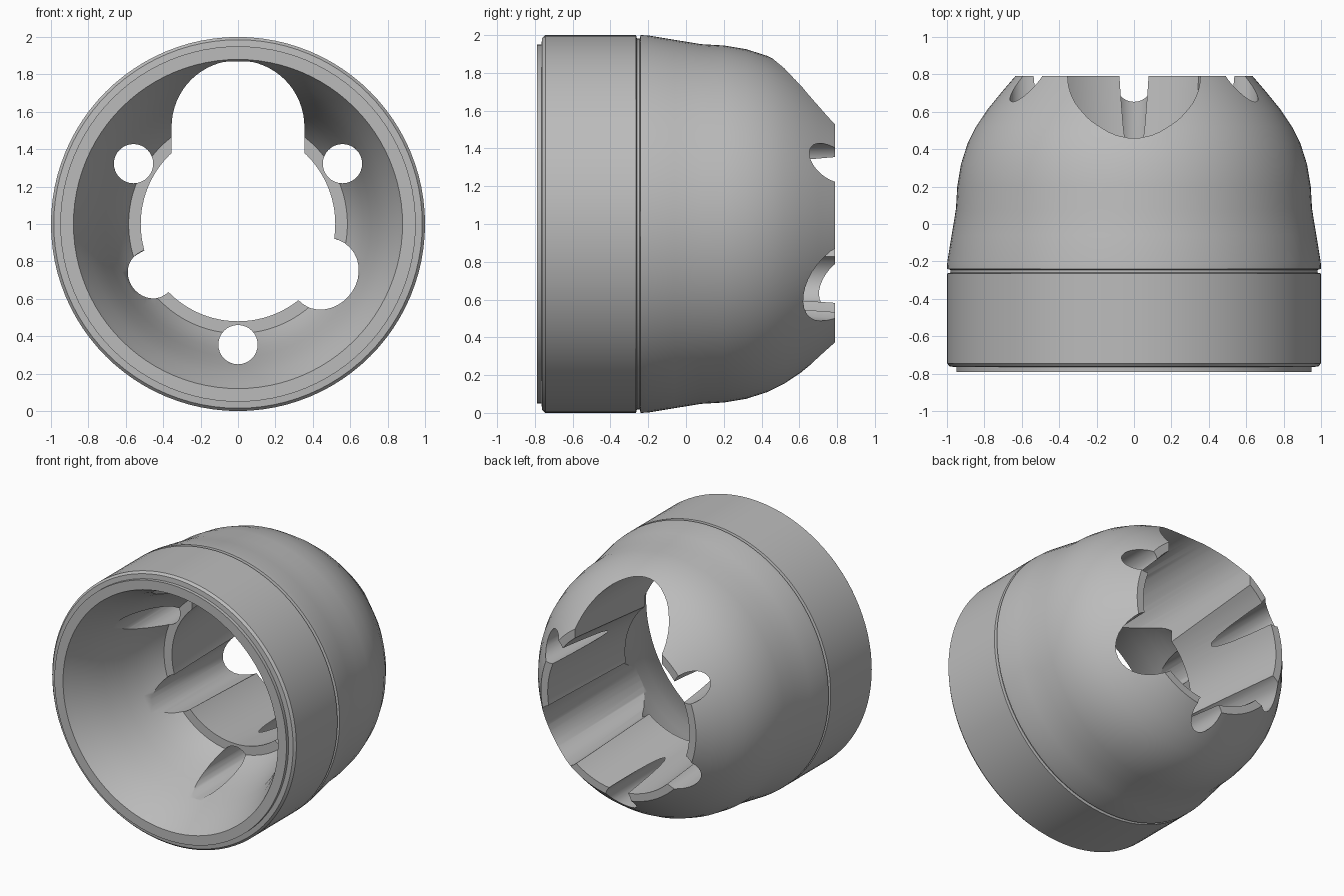
import bpy, bmesh
from math import sin, cos, pi, radians

old = bpy.data.objects.get("Cube")
if old:
    bpy.data.objects.remove(old, do_unlink=True)

grey = bpy.data.materials.new("plain grey")
grey.use_nodes = True
grey.diffuse_color = (0.5, 0.5, 0.5, 1)
grey.node_tree.nodes["Principled BSDF"].inputs["Base Color"].default_value = (0.5, 0.5, 0.5, 1)


def finish(bm, name):
    bmesh.ops.recalc_face_normals(bm, faces=bm.faces)
    mesh = bpy.data.meshes.new(name)
    bm.to_mesh(mesh)
    bm.free()
    mesh.materials.append(grey)
    obj = bpy.data.objects.new(name, mesh)
    bpy.context.collection.objects.link(obj)
    return obj


def lathe(name, profile, sides=96):
    """Closed (y, radius) profile turned about the y axis at z = 1."""
    bm = bmesh.new()
    rings = []
    for i in range(sides):
        a = 2 * pi * i / sides
        rings.append([bm.verts.new((r * cos(a), y, 1 + r * sin(a))) for y, r in profile])
    n = len(profile)
    for i in range(sides):
        p, q = rings[i], rings[(i + 1) % sides]
        for j in range(n):
            k = (j + 1) % n
            bm.faces.new((p[j], p[k], q[k], q[j]))
    return finish(bm, name)


def circle(x, z, r, sides=32):
    return [(x + r * cos(2 * pi * i / sides), z + r * sin(2 * pi * i / sides)) for i in range(sides)]


def loft(name, front, back, y0, y1):
    """Solid between two (x, z) outlines."""
    bm = bmesh.new()
    a = [bm.verts.new((x, y0, z)) for x, z in front]
    b = [bm.verts.new((x, y1, z)) for x, z in back]
    bm.faces.new(a)
    bm.faces.new(b)
    for i in range(len(a)):
        j = (i + 1) % len(a)
        bm.faces.new((a[i], a[j], b[j], b[i]))
    return finish(bm, name)


# Shell: stepped collar, groove, dome, tapered bore, inner ledge and bowl
outer = [(-0.79, 0.95), (-0.765, 0.95), (-0.762, 0.985), (-0.745, 1.0),
         (-0.265, 1.0), (-0.26, 0.982), (-0.245, 0.982), (-0.24, 1.0),
         (-0.2, 0.998), (-0.06, 0.975), (0.08, 0.952), (0.2, 0.945), (0.32, 0.925),
         (0.43, 0.89), (0.52, 0.845), (0.61, 0.785), (0.7, 0.712), (0.79, 0.635)]
inner = [(0.79, 0.58), (-0.03, 0.52), (-0.03, 0.585), (-0.1, 0.625), (-0.22, 0.67),
         (-0.35, 0.71), (-0.5, 0.752), (-0.65, 0.81), (-0.74, 0.855), (-0.79, 0.88)]
shell = lathe("domed_shell", outer + inner)

cutters = []

# Round-topped slot through the upper wall
slot = [(0.355 * cos(pi * i / 32), 1.52 + 0.355 * sin(pi * i / 32)) for i in range(33)]
slot += [(-0.355, 1.2), (0.355, 1.2)]
cutters.append(loft("slot_cutter", slot, slot, -0.77, 1))

# Three screw holes
for i, angle in enumerate((30, 150, 270)):
    a = radians(angle)
    ring = circle(0.645 * cos(a), 1 + 0.645 * sin(a), 0.105)
    cutters.append(loft(f"screw_cutter_{i}", ring, ring, -0.78, 1))

# Two lower lobes, the left one larger, both flaring to the back
for name, side, r0, r1 in (("left", 1, 0.185, 0.22), ("right", -1, 0.125, 0.145)):
    cutters.append(loft(name + "_lobe_cutter", circle(side * 0.45, 0.75, r0),
                        circle(side * 0.485, 0.7, r1), -0.5, 0.82))

for c in cutters:
    mod = shell.modifiers.new(c.name, "BOOLEAN")
    mod.operation = "DIFFERENCE"
    mod.solver = "EXACT"
    mod.object = c
    c.hide_render = True

# Bake the cuts and drop the cutters
bpy.context.view_layer.update()
graph = bpy.context.evaluated_depsgraph_get()
cut = bpy.data.meshes.new_from_object(shell.evaluated_get(graph))
shell.modifiers.clear()
shell.data = cut
for c in cutters:
    bpy.data.objects.remove(c, do_unlink=True)

bpy.ops.object.select_all(action="DESELECT")
shell.select_set(True)
bpy.context.view_layer.objects.active = shell
bpy.ops.object.shade_smooth_by_angle(angle=radians(30))
